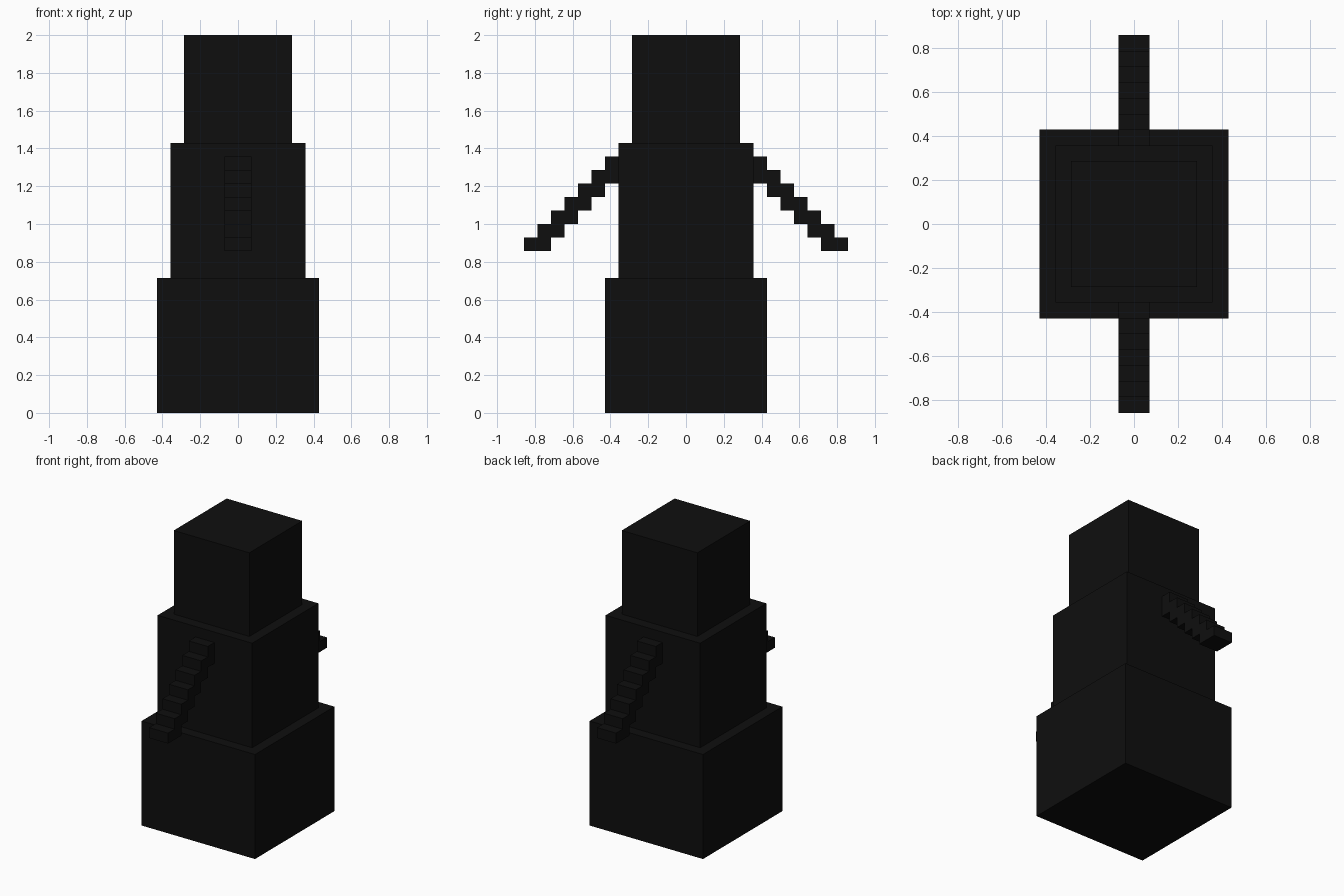
import bpy
import bmesh

cube = bpy.data.objects.get("Cube")
if cube:
    bpy.data.objects.remove(cube, do_unlink=True)

U = 2 / 28  # one block unit

black = bpy.data.materials.new("near_black")
black.use_nodes = True
color = (0.0045, 0.0045, 0.0045, 1)
black.diffuse_color = color
black.node_tree.nodes["Principled BSDF"].inputs["Base Color"].default_value = color


def finish(name, bm):
    bmesh.ops.recalc_face_normals(bm, faces=bm.faces)
    mesh = bpy.data.meshes.new(name)
    bm.to_mesh(mesh)
    bm.free()
    mesh.materials.append(black)
    obj = bpy.data.objects.new(name, mesh)
    bpy.context.collection.objects.link(obj)
    return obj


def block(name, width, bottom, top):
    bm = bmesh.new()
    bmesh.ops.create_cube(bm, size=1)
    for v in bm.verts:
        v.co.x *= width * U
        v.co.y *= width * U
        v.co.z = (top if v.co.z > 0 else bottom) * U
    return finish(name, bm)


def stepped_arm(name, side):
    # Staircase outline in (y, z): down the outer edge, back up the inner edge
    outline = [(5, 19)]
    for i in range(7):
        outline += [(6 + i, 19 - i), (6 + i, 18 - i)]
    outline.append((10, 12))
    for i in range(5):
        outline += [(10 - i, 13 + i), (9 - i, 13 + i)]
    bm = bmesh.new()
    verts = [bm.verts.new((-U, side * y * U, z * U)) for y, z in outline]
    face = bm.faces.new(verts)
    ext = bmesh.ops.extrude_face_region(bm, geom=[face])
    moved = [g for g in ext["geom"] if isinstance(g, bmesh.types.BMVert)]
    bmesh.ops.translate(bm, verts=moved, vec=(2 * U, 0, 0))
    return finish(name, bm)


# Three stacked blocks
block("base", 12, 0, 10)
block("torso", 10, 10, 20)
block("head", 8, 20, 28)

# Stepped arms front and back
stepped_arm("front_arm", -1)
stepped_arm("back_arm", 1)
